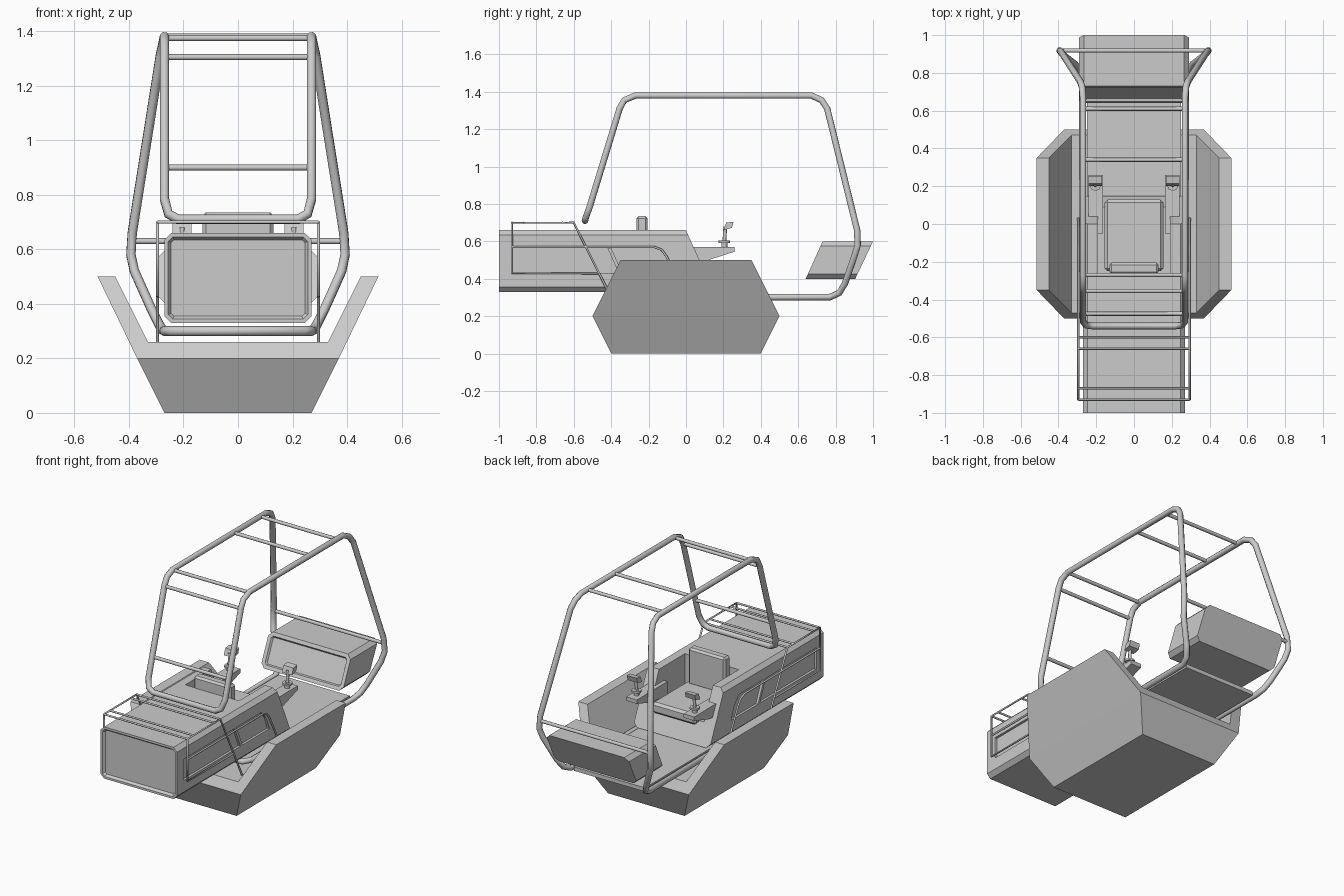
import bpy, bmesh, math
from mathutils import Vector

if "Cube" in bpy.data.objects:
    bpy.data.objects.remove(bpy.data.objects["Cube"])


def finish(name, bm):
    bmesh.ops.recalc_face_normals(bm, faces=bm.faces[:])
    me = bpy.data.meshes.new(name)
    bm.to_mesh(me)
    bm.free()
    ob = bpy.data.objects.new(name, me)
    bpy.context.collection.objects.link(ob)
    return ob


def loft(bm, prof, y0, y1):
    """Solid from an x-z outline; y0 and y1 give the end position at each height."""
    a = [bm.verts.new((x, y0(z), z)) for x, z in prof]
    b = [bm.verts.new((x, y1(z), z)) for x, z in prof]
    n = len(prof)
    for i in range(n):
        j = (i + 1) % n
        bm.faces.new((a[i], a[j], b[j], b[i]))
    return bm.faces.new(a), bm.faces.new(b[::-1]), a, b


def chamfered(w, z0, z1, c):
    h = [(w - c, z0), (w, z0 + c), (w, z1 - c), (w - c, z1)]
    return h + [(-x, z) for x, z in reversed(h)]


def recess(bm, face, rim, slope, depth):
    bmesh.ops.recalc_face_normals(bm, faces=bm.faces[:])
    bmesh.ops.inset_region(bm, faces=[face], thickness=rim)
    bmesh.ops.inset_region(bm, faces=[face], thickness=slope, depth=-depth)


def prism(name, prof, x0, x1):
    """Solid from a y-z outline, extruded along x."""
    bm = bmesh.new()
    a = [bm.verts.new((x0, y, z)) for y, z in prof]
    b = [bm.verts.new((x1, y, z)) for y, z in prof]
    for i in range(len(prof)):
        j = (i + 1) % len(prof)
        bm.faces.new((a[i], a[j], b[j], b[i]))
    bm.faces.new(a)
    bm.faces.new(b[::-1])
    return finish(name, bm)


def box(name, x0, x1, y0, y1, z0, z1, bev=0):
    ob = prism(name, [(y0, z0), (y1, z0), (y1, z1), (y0, z1)], x0, x1)
    if bev:
        m = ob.modifiers.new("bevel", "BEVEL")
        m.width, m.segments = bev, 1
    return ob


def tube(name, pts, r, cyclic=False):
    cu = bpy.data.curves.new(name, "CURVE")
    cu.dimensions = "3D"
    cu.bevel_depth, cu.bevel_resolution, cu.use_fill_caps = r, 2, True
    sp = cu.splines.new("POLY")
    sp.points.add(len(pts) - 1)
    for p, co in zip(sp.points, pts):
        p.co = (*co, 1)
    sp.use_cyclic_u = cyclic
    ob = bpy.data.objects.new(name, cu)
    bpy.context.collection.objects.link(ob)


def cut(ob, cutter):
    cutter.hide_render = True
    cutter.display_type = "WIRE"
    m = ob.modifiers.new("cut", "BOOLEAN")
    m.operation, m.solver, m.object = "DIFFERENCE", "EXACT", cutter


# Open trough hull with flared walls and pointed ends
half = [(0.27, 0), (0.37, 0.2), (0.515, 0.5), (0.45, 0.5), (0.33, 0.26)]
hull_y = lambda z: 0.4 + z / 2 if z <= 0.2 else 0.5 - (z - 0.2) / 2
bm = bmesh.new()
f0, f1, a, b = loft(bm, half + [(-x, z) for x, z in reversed(half)],
                    lambda z: -hull_y(z), hull_y)
bmesh.utils.face_split(f0, a[1], a[8])
bmesh.utils.face_split(f1, b[1], b[8])
finish("hull", bm)

# Main body with recessed nose, side panels and seat well
bm = bmesh.new()
f0 = loft(bm, chamfered(0.27, 0.33, 0.66, 0.025), lambda z: -1.0,
          lambda z: (0.66 - z) * 0.45)[0]
recess(bm, f0, 0.015, 0.012, 0.015)
body = finish("body", bm)
cut(body, box("seat_well_cutter", -0.19, 0.19, -0.26, 0.5, 0.46, 0.9))
for s in (-1, 1):
    x0, x1 = sorted((s * 0.255, s * 0.32))
    cut(body, prism("front_panel_cutter", [(-0.93, 0.43), (-0.36, 0.43),
                    (-0.42, 0.565), (-0.93, 0.565)], x0, x1))
    cut(body, prism("rear_panel_cutter", [(-0.34, 0.43), (-0.07, 0.43),
                    (-0.1, 0.51), (-0.15, 0.565), (-0.4, 0.565)], x0, x1))

# Tail pod, raked, with recessed face
bm = bmesh.new()
f0 = loft(bm, chamfered(0.29, 0.4, 0.6, 0.025),
          lambda z: 0.64 + (z - 0.4) * 0.45, lambda z: 0.905 + (z - 0.4) * 0.475)[0]
recess(bm, f0, 0.025, 0.008, 0.012)
finish("tail_pod", bm)

# Floor plate and seat
box("floor_plate", -0.25, 0.25, 0.0, 0.77, 0.29, 0.315)
box("seat_cushion", -0.155, 0.155, -0.25, 0.13, 0.44, 0.51, 0.015)
box("backrest", -0.13, 0.13, -0.265, -0.205, 0.5, 0.735, 0.012)

# Armrests and control sticks
for s, side in ((1, "right"), (-1, "left")):
    x0, x1 = sorted((s * 0.165, s * 0.24))
    prism(side + "_armrest", [(-0.05, 0.48), (0.12, 0.5), (0.26, 0.545),
                              (0.26, 0.57), (-0.05, 0.57)], x0, x1)
    x = s * 0.205
    tube(side + "_stick_base", [(x, 0.205, 0.57), (x, 0.205, 0.605)], 0.016)
    tube(side + "_stick_collar", [(x, 0.205, 0.592), (x, 0.205, 0.604)], 0.03)
    tube(side + "_stick", [(x, 0.205, 0.6), (x, 0.21, 0.68)], 0.01)
    prism(side + "_stick_grip", [(0.2, 0.66), (0.245, 0.672), (0.255, 0.705),
                                 (0.215, 0.7)], x - 0.035, x + 0.035)

# Roll cage: one closed loop
cage = [(0.22, -0.54, 0.71), (0.255, -0.535, 0.73), (0.27, -0.515, 0.785),
        (0.27, -0.355, 1.31), (0.27, -0.33, 1.355), (0.27, -0.27, 1.38),
        (0.27, 0.67, 1.38), (0.275, 0.725, 1.355), (0.285, 0.755, 1.31),
        (0.388, 0.915, 0.66), (0.393, 0.918, 0.58), (0.38, 0.9, 0.52),
        (0.315, 0.85, 0.375), (0.29, 0.82, 0.325), (0.275, 0.77, 0.302),
        (0.27, -0.25, 0.30), (0.24, -0.3, 0.30)]
tube("roll_cage", cage + [(-x, y, z) for x, y, z in reversed(cage)], 0.018, True)
for i, (w, y, z) in enumerate([(0.27, -0.475, 0.9), (0.27, -0.355, 1.305),
                               (0.27, -0.27, 1.375), (0.27, 0.34, 1.38),
                               (0.27, 0.61, 1.38), (0.385, 0.918, 0.63)]):
    tube(f"cage_crossbar_{i}", [(-w, y, z), (w, y, z)], 0.011)

# Thin guard rails along the body
for s, side in ((1, "right"), (-1, "left")):
    x = s * 0.295
    path = lambda pts: [(x, y, z) for y, z in pts]
    tube(side + "_upper_rail", path([(-0.47, 0.43), (-0.93, 0.43), (-0.93, 0.7),
                                     (-0.6, 0.7), (-0.38, 0.26)]), 0.006)
    tube(side + "_middle_rail", path([(-0.93, 0.57), (-0.17, 0.57), (-0.13, 0.555),
                                      (-0.105, 0.52), (0.03, 0.26)]), 0.006)
for i, y in enumerate((-0.93, -0.87, -0.66, -0.6)):
    tube(f"guard_crossbar_{i}", [(-0.295, y, 0.7), (0.295, y, 0.7)], 0.006)
